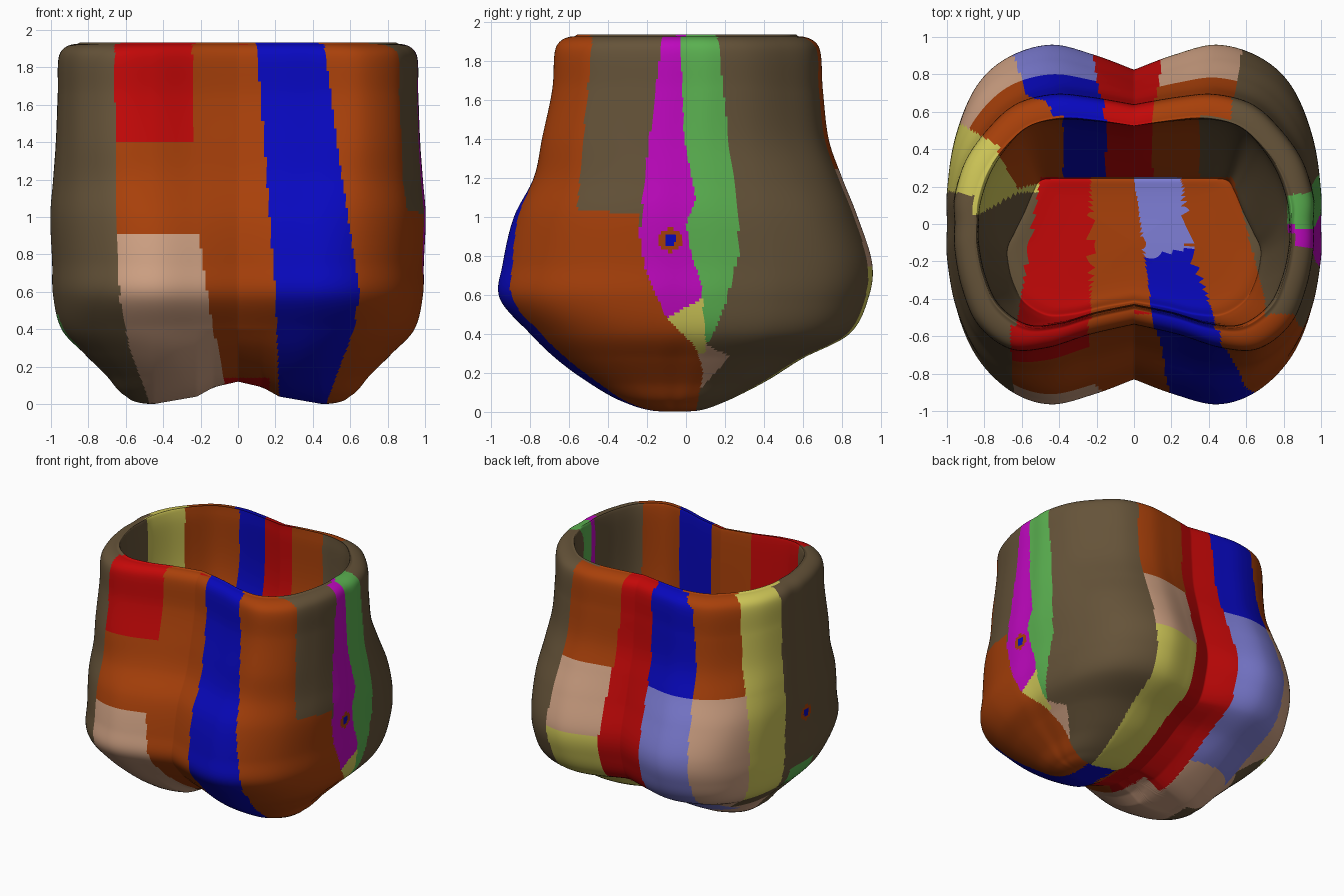
import bpy, bmesh, math

if "Cube" in bpy.data.objects:
    bpy.data.objects.remove(bpy.data.objects["Cube"])

def srgb(r, g, b):
    f = lambda c: (c / 255 / 12.92) if c < 11 else ((c / 255 + 0.055) / 1.055) ** 2.4
    return (f(r), f(g), f(b), 1)

COLOURS = {
    "brown": (101, 83, 57), "orange": (168, 64, 10), "red": (195, 8, 8),
    "blue": (8, 8, 190), "beige": (208, 162, 132), "lilac": (126, 126, 214),
    "yellow": (208, 200, 88), "green": (90, 176, 80), "magenta": (190, 8, 190)}
NAMES = list(COLOURS)

def line(t, pts):
    """Piecewise linear lookup, used for patch borders."""
    if t <= pts[0][0]:
        return pts[0][1]
    for (a, u), (b, v) in zip(pts, pts[1:]):
        if t <= b:
            return u + (v - u) * (t - a) / (b - a)
    return pts[-1][1]

def spline(pts, n):
    """Catmull-Rom curve through tuples, n steps per span."""
    out = []
    for i in range(len(pts) - 1):
        a, b, c, d = (pts[max(i - 1, 0)], pts[i], pts[i + 1], pts[min(i + 2, len(pts) - 1)])
        for k in range(n):
            t = k / n
            out.append(tuple(
                0.5 * (2 * q + (r - p) * t + (2 * p - 5 * q + 4 * r - s) * t * t
                       + (3 * q - p - 3 * r + s) * t ** 3)
                for p, q, r, s in zip(a, b, c, d)))
    return out + [pts[-1]]

def outline(back, front):
    """Closed cross-section from a back and a front quarter, mirrored in x."""
    half = spline(back + [(1, 0)] + [(x, -y) for x, y in reversed(front)], 16)
    return half + [(-x, y) for x, y in reversed(half[1:-1])]

# Cross-sections: notched body, rim, inner cup floor
body_back = [(0, .86), (.22, .945), (.45, 1), (.68, .93), (.85, .77), (.96, .5), (1, .2)]
body_front = [(0, .86), (.22, .945), (.45, 1), (.66, .93), (.84, .75), (.95, .5), (1, .2)]
rim_front = [(0, .79), (.25, .87), (.48, .97), (.69, .98), (.87, .79), (.96, .5), (1, .2)]
rim_back = [(0, .92), (.25, .98), (.45, 1), (.66, .92), (.82, .72), (.94, .48), (1, .2)]
cup_back = [(0, 1), (.3, 1), (.6, 1), (.74, .97), (.8, .8), (.87, .5), (.95, .2)]
SHAPES = [outline(body_back, body_front), outline(rim_back, rim_front),
          outline(cup_back, rim_front)]

# Rings: height, half width, front y, back y, cross-section (outer wall, rim, inner cup)
rings = [(0, 0, -.08, -.08, 0), (0, .47, -.2, .08, 0), (.05, .61, -.36, .23, 0),
         (.15, .70, -.52, .42, 0), (.27, .82, -.67, .60, 0), (.40, .94, -.80, .84, 0),
         (.58, .985, -.955, .935, 0), (.76, .99, -.94, .955, 0), (1.0, 1.0, -.885, .88, .1),
         (1.2, .985, -.79, .80, .5), (1.4, .97, -.745, .73, .85), (1.65, .96, -.69, .70, 1),
         (1.87, .95, -.67, .68, 1), (1.925, .86, -.58, .58, 1), (1.87, .83, -.55, .56, 1.2),
         (1.35, .82, -.54, .53, 1.4), (.8, .69, -.51, .27, 2), (.74, .6, -.43, .21, 2),
         (.74, 0, -.1, -.1, 2)]
STEP = 13
RIM_ROW = 13 * STEP
rows = spline(rings, STEP)

# Borders on the outside, as (z, coordinate)
SEAM = [(0, .05), (.2, .09), (.33, .05), (.48, -.1), (.7, -.2), (.9, -.24), (1.02, -.24),
        (1.03, -.56), (1.93, -.48)]
MAGENTA_L = [(.48, -.1), (.7, -.2), (.9, -.24), (1.3, -.2), (1.93, -.12)]
GREEN_L = [(.35, .1), (.65, .08), (.8, .03), (.95, 0), (1.1, .05), (1.4, -.01), (1.93, -.03)]
GREEN_R = [(.35, .12), (.55, .2), (.8, .27), (1.0, .27), (1.4, .22), (1.93, .16)]

def front_colour(x, z):
    if x < line(z, [(0, -.47), (.3, -.58), (.55, -.63), (.9, -.65), (1.93, -.66)]):
        return "brown"
    if x < line(z, [(.1, -.07), (.5, -.15), (.92, -.21), (1.4, -.245), (1.93, -.245)]):
        return "red" if z > 1.4 else "beige" if z < .91 else "orange"
    if z < .14 and abs(x) < .17:
        return "red"
    left = line(z, [(.05, .22), (.6, .2), (1.0, .17), (1.93, .1)])
    right = line(z, [(0, .47), (.4, .62), (.6, .65), (1.25, .55), (1.93, .46)])
    return "blue" if left < x < right else "orange"

def outer_colour(x, y, z):
    spot = math.hypot(y + .08, z - .88)
    if abs(x) > .8 and spot < .06:
        return "blue" if spot < .03 else "orange"
    if x < -.7 and -.22 < y < .08 and .3 < z < .48:
        return "green"
    if y < (line(z, SEAM) if x > 0 else .03):
        return front_colour(x, z)
    # right side strips
    if x > .4:
        if y < line(z, GREEN_L) and z > .3:
            if z > .535 + .55 * y:
                return "magenta" if y > line(z, MAGENTA_L) else "brown"
            return "yellow"
        if y < line(z, GREEN_R) and z > .36:
            return "green"
        if .1 < z < .36 and y < min(.06 + .9 * (z - .1), .09 + 2 * (.35 - z)):
            return "beige"
    # back strips
    if x > line(z, [(0, .45), (.75, .58), (1.93, .52)]):
        return "brown"
    if x > line(z, [(.75, .15), (1.93, .1)]):
        return "orange" if z > 1.25 else "beige" if z > .75 else "yellow"
    if x > line(z, [(.75, -.22), (1.93, -.16)]):
        return "red"
    if x > line(z, [(.75, -.65), (1.85, -.53), (1.93, -.43)]):
        return "blue" if z > 1.2 else "lilac" if z > .15 else "beige"
    turn = math.degrees(math.atan2(y, -x))
    if turn > 30:
        return "orange" if z > 1.2 else "beige"
    if turn > 10 and z > .35:
        return "yellow"
    return "beige" if z < .2 else "brown"

def inner_colour(x, y):
    if x > .82 and -.05 < y < .15:
        return "green" if y > 0 else "magenta"
    if x < line(y, [(-.55, -.63), (.25, -.5)]):
        top = line(x, [(-.75, .42), (-.62, .19), (-.5, .22)])
        if y > top:
            return "orange"
        return "yellow" if y > line(x, [(-.83, .05), (-.62, .17)]) else "brown"
    if y > .25:
        for edge, name in ((-.38, "orange"), (-.15, "blue"), (.1, "red"), (.35, "orange")):
            if x < edge:
                return name
        return "brown"
    if x < -.23:
        return "red"
    if x < line(y, [(-.5, .1), (.25, 0)]):
        return "orange"
    if x < line(y, [(-.5, .43), (-.15, .3), (.25, .25)]):
        return "blue" if y < -.16 + .2 * (x - .15) else "lilac"
    return "orange" if x < line(y, [(-.4, .7), (.25, .53)]) else "brown"

# Patchwork pouch: loft the rings, with the underside raised between two lobes
LIFT = [(0, .12), (.13, .09), (.22, .04), (.45, 0)]
bm = bmesh.new()
grid = []
for z, w, yf, yb, s in rows:
    row = []
    inner = len(grid) >= RIM_ROW
    k = 1 if s >= 1 else 0
    s = min(max(s - k, 0), 1)
    for (u0, v0), (u1, v1) in zip(SHAPES[k], SHAPES[k + 1]):
        u, v = u0 + (u1 - u0) * s, v0 + (v1 - v0) * s
        x, y = u * w, (yf + yb) / 2 + v * (yb - yf) / 2
        lift = 0 if inner else line(abs(x), LIFT) * max(0, 1 - z / .4)
        row.append(bm.verts.new((x, y, max(z, 0) + lift)))
    grid.append(row)
n = len(SHAPES[0])
for r in range(len(grid) - 1):
    for i in range(n):
        j = (i + 1) % n
        f = bm.faces.new((grid[r][i], grid[r][j], grid[r + 1][j], grid[r + 1][i]))
        f.smooth = True
        c = f.calc_center_median()
        name = inner_colour(c.x, c.y) if r >= RIM_ROW else outer_colour(*c)
        f.material_index = NAMES.index(name)
bmesh.ops.remove_doubles(bm, verts=bm.verts, dist=1e-5)
bmesh.ops.recalc_face_normals(bm, faces=bm.faces)

mesh = bpy.data.meshes.new("patchwork_pouch")
bm.to_mesh(mesh)
bm.free()
for name, rgb in COLOURS.items():
    mat = bpy.data.materials.new(name)
    mat.diffuse_color = srgb(*rgb)
    mat.use_nodes = True
    mat.node_tree.nodes["Principled BSDF"].inputs["Base Color"].default_value = mat.diffuse_color
    mesh.materials.append(mat)
bpy.context.collection.objects.link(bpy.data.objects.new("patchwork_pouch", mesh))
